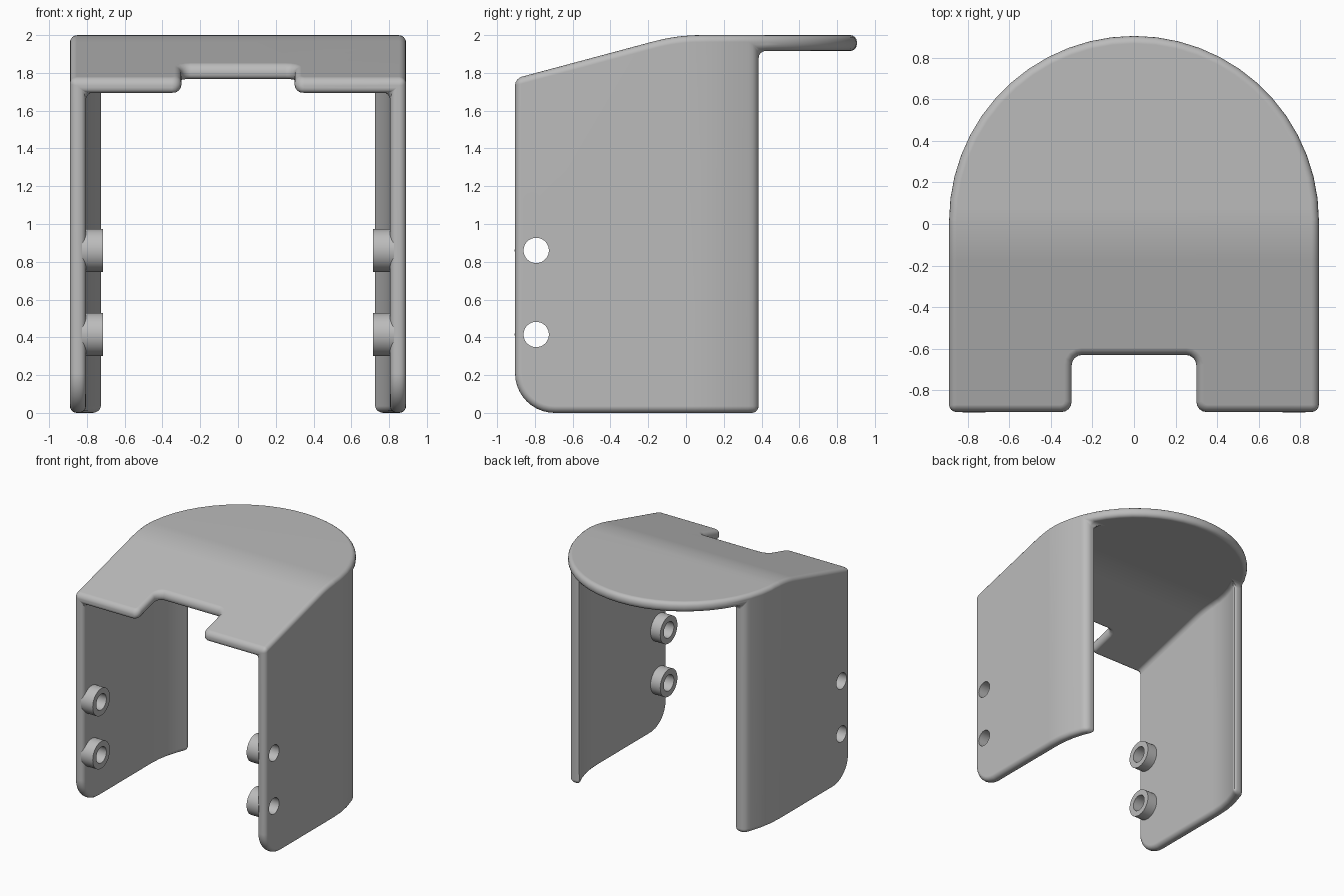
import bpy, bmesh
from math import sin, cos, tan, radians, asin, degrees
from mathutils import Matrix

if "Cube" in bpy.data.objects:
    bpy.data.objects.remove(bpy.data.objects["Cube"])

R, WALL, FRONT, CY = 0.89, 0.085, -0.905, 0.015   # half width, thickness, front plane, arc centre
BACK_EDGE = 0.385                                 # rear end of the side walls
ROUND = 0.036

grey = bpy.data.materials.new("grey plastic")
grey.use_nodes = True
grey.diffuse_color = (0.5, 0.5, 0.5, 1)
grey.node_tree.nodes["Principled BSDF"].inputs["Base Color"].default_value = (0.5, 0.5, 0.5, 1)


def arc(cx, cy, r, a0, a1, n):
    angles = [radians(a0 + (a1 - a0) * i / n) for i in range(n + 1)]
    return [(cx + r * cos(a), cy + r * sin(a)) for a in angles]


def mirrored(half):
    return half + [(-x, y) for x, y in reversed(half) if x > 1e-4]


def new_object(name, bm):
    bmesh.ops.recalc_face_normals(bm, faces=bm.faces)
    mesh = bpy.data.meshes.new(name)
    bm.to_mesh(mesh)
    bm.free()
    mesh.materials.append(grey)
    obj = bpy.data.objects.new(name, mesh)
    bpy.context.scene.collection.objects.link(obj)
    return obj


def prism(name, pts, axis, lo, hi):
    """Extrude an outline: (x, y) along z, or (y, z) along x."""
    bm = bmesh.new()
    place = (lambda a, b, h: (a, b, h)) if axis == "z" else (lambda a, b, h: (h, a, b))
    face = bm.faces.new([bm.verts.new(place(a, b, lo)) for a, b in pts])
    grown = bmesh.ops.extrude_face_region(bm, geom=[face])["geom"]
    verts = [g for g in grown if isinstance(g, bmesh.types.BMVert)]
    bmesh.ops.translate(bm, verts=verts, vec=place(0, 0, hi - lo))
    return new_object(name, bm)


def cylinder(name, r, x0, x1, y, z):
    bm = bmesh.new()
    bmesh.ops.create_cone(bm, cap_ends=True, segments=40, radius1=r, radius2=r, depth=abs(x1 - x0),
                          matrix=Matrix.Translation(((x0 + x1) / 2, y, z)) @ Matrix.Rotation(radians(90), 4, "Y"))
    return new_object(name, bm)


def activate(obj):
    bpy.ops.object.select_all(action="DESELECT")
    obj.select_set(True)
    bpy.context.view_layer.objects.active = obj


def apply(obj, kind, **settings):
    activate(obj)
    mod = obj.modifiers.new(kind, kind)
    for key, value in settings.items():
        setattr(mod, key, value)
    bpy.ops.object.modifier_apply(modifier=mod.name)


def combine(obj, other, operation):
    apply(obj, "BOOLEAN", object=other, operation=operation, solver="EXACT")
    bpy.data.objects.remove(other)


def roof(drop, y0, y1):
    """Roof line: sloped front, soft bend, flat back."""
    top, slope, t = 2 - drop, tan(radians(15)), 0.13
    bend = -0.047
    a = (bend - t * cos(radians(15)), top - t * sin(radians(15)))
    c = (bend + t, top)
    line = [(y0, top - (bend - y0) * slope)]
    for i in range(9):
        s = i / 8
        line.append(tuple((1 - s) ** 2 * p + 2 * s * (1 - s) * q + s * s * r
                          for p, q, r in zip(a, (bend, top), c)))
    return line + [(y1, top)]


# Outer body: rounded-back plan with a front notch, trimmed by the side profile
plan = (arc(0.25, -0.68, 0.05, 90, 0, 4) + arc(0.35, FRONT + 0.05, 0.05, 180, 270, 4)
        + [(R, FRONT)] + arc(0, CY, R, 0, 90, 13))
cover = prism("cover", mirrored(plan), "z", -0.3, 2.3)
side = roof(0, -1.2, 1.2) + [(1.2, 0)] + arc(FRONT + 0.21, 0.21, 0.21, 270, 180, 10)
side += [(FRONT, 1.0), (-1.2, 1.0)]
combine(cover, prism("side_profile", side, "x", -1.2, 1.2), "INTERSECT")

# Hollow: inner plan that opens out behind the walls, under the roof plate
inner = R - WALL
end = degrees(asin((BACK_EDGE - CY) / inner))
hollow = [(inner, -1.3)] + arc(0, CY, inner, 0, end, 4) + [(1.3, BACK_EDGE), (1.3, 1.3)]
cavity = prism("cavity", mirrored(hollow), "z", -0.4, 2.4)
under = roof(0.084, -1.4, 1.4) + [(1.4, -0.3), (-1.4, -0.3)]
combine(cavity, prism("cavity_profile", under, "x", -1.5, 1.5), "INTERSECT")
combine(cover, cavity, "DIFFERENCE")

# Clean the mesh, then round all edges
bm = bmesh.new()
bm.from_mesh(cover.data)
bmesh.ops.remove_doubles(bm, verts=bm.verts, dist=0.0005)
bmesh.ops.dissolve_limit(bm, angle_limit=radians(0.3), verts=bm.verts, edges=bm.edges)
bm.to_mesh(cover.data)
bm.free()
apply(cover, "BEVEL", width=ROUND, segments=4, limit_method="ANGLE", angle_limit=radians(32),
      use_clamp_overlap=False)

# Screw holes through the walls, each with a ring boss inside
parts = [cover]
HOLE_Y, HOLE_R, BOSS_R = -0.793, 0.067, 0.114
for sx, label in ((1, "left"), (-1, "right")):
    for z, level in ((0.415, "lower"), (0.86, "upper")):
        combine(cover, cylinder("hole", HOLE_R, sx * 0.6, sx * 1.1, HOLE_Y, z), "DIFFERENCE")
        boss = cylinder(f"{label}_{level}_boss", BOSS_R, sx * 0.715, sx * 0.825, HOLE_Y, z)
        combine(boss, cylinder("hole", HOLE_R, sx * 0.6, sx * 1.1, HOLE_Y, z), "DIFFERENCE")
        parts.append(boss)

for obj in parts:
    activate(obj)
    bpy.ops.object.shade_smooth_by_angle(angle=radians(32))
    apply(obj, "WEIGHTED_NORMAL", keep_sharp=True)
